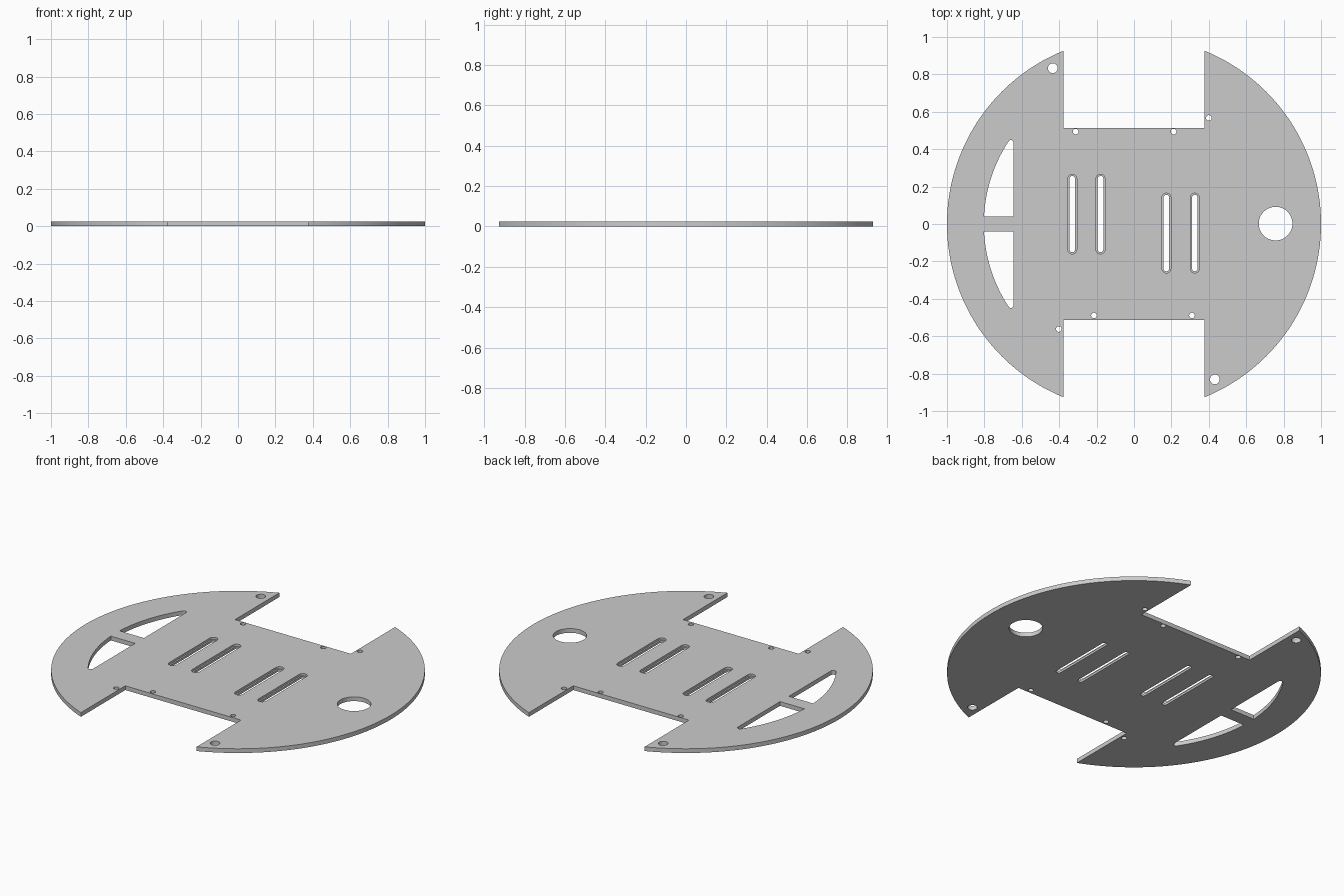
import bpy, bmesh
from math import pi, sin, cos, asin, acos

if "Cube" in bpy.data.objects:
    bpy.data.objects.remove(bpy.data.objects["Cube"])

T = 0.025  # plate thickness


def arc(cx, cy, r, a0, a1, n):
    return [(cx + r * cos(a0 + (a1 - a0) * i / n), cy + r * sin(a0 + (a1 - a0) * i / n))
            for i in range(n + 1)]


def circle(cx, cy, r, n=32):
    return arc(cx, cy, r, 0, 2 * pi, n)[:-1]


def slot(x, y0, y1, r):
    return arc(x, y1 - r, r, 0, pi, 12) + arc(x, y0 + r, r, pi, 2 * pi, 12)


def prisms(name, outlines, z0, z1):
    """One object made of straight prisms over the given outlines."""
    bm = bmesh.new()
    for pts in outlines:
        lo = [bm.verts.new((x, y, z0)) for x, y in pts]
        hi = [bm.verts.new((x, y, z1)) for x, y in pts]
        bm.faces.new(lo[::-1])
        bm.faces.new(hi)
        for i in range(len(pts)):
            j = (i + 1) % len(pts)
            bm.faces.new((lo[i], lo[j], hi[j], hi[i]))
    bmesh.ops.recalc_face_normals(bm, faces=bm.faces)
    me = bpy.data.meshes.new(name)
    bm.to_mesh(me)
    bm.free()
    ob = bpy.data.objects.new(name, me)
    bpy.context.collection.objects.link(ob)
    return ob


# Round plate with a wheel notch front and back
xn, yn = 0.378, 0.512
a = acos(xn)
outline = (arc(0, 0, 1, -a, a, 96) + [(xn, yn), (-xn, yn)]
           + arc(0, 0, 1, pi - a, pi + a, 96) + [(-xn, -yn), (xn, -yn)])
plate = prisms("chassis_plate", [outline], 0, T)

# Through holes: large cable hole, two mounting holes, six screw holes
holes = [circle(0.757, 0.002, 0.09, 64),
         circle(-0.434, 0.833, 0.026), circle(0.432, -0.831, 0.026)]
for x, y in [(-0.312, 0.494), (0.212, 0.494), (0.4, 0.567)]:
    holes += [circle(x, y, 0.015, 24), circle(-x - 0.002, -y + 0.005, 0.015, 24)]

# Two crescent windows with rounded tips, split by a bar
xw, rw, rt = -0.643, 0.803, 0.015
tx = xw - rt
ta = pi - acos(-tx / (rw - rt))
ty = (rw - rt) * sin(ta)
window = ([(xw, 0.041)] + arc(tx, ty, rt, 0, ta, 10)
          + arc(0, 0, rw, ta, pi - asin(0.041 / rw), 32)[1:])
holes += [window, [(x, -y) for x, y in window]]

# Four long slots with a wider recess on the top side
slots = [(-0.33, -0.16, 0.266), (-0.179, -0.16, 0.266),
         (0.173, -0.262, 0.165), (0.325, -0.262, 0.165)]
holes += [slot(x, y0 + 0.009, y1 - 0.009, 0.015) for x, y0, y1 in slots]
recesses = [slot(x, y0, y1, 0.024) for x, y0, y1 in slots]

bpy.context.view_layer.objects.active = plate
plate.select_set(True)
for name, shapes, z0 in [("hole_cutter", holes, -0.1), ("recess_cutter", recesses, T / 2)]:
    cutter = prisms(name, shapes, z0, 0.1)
    cutter.hide_render = True
    m = plate.modifiers.new(name, 'BOOLEAN')
    m.operation, m.solver, m.object = 'DIFFERENCE', 'EXACT', cutter
    bpy.ops.object.modifier_apply(modifier=m.name)
    bpy.data.objects.remove(cutter)

bpy.ops.object.shade_smooth_by_angle(angle=0.5)
